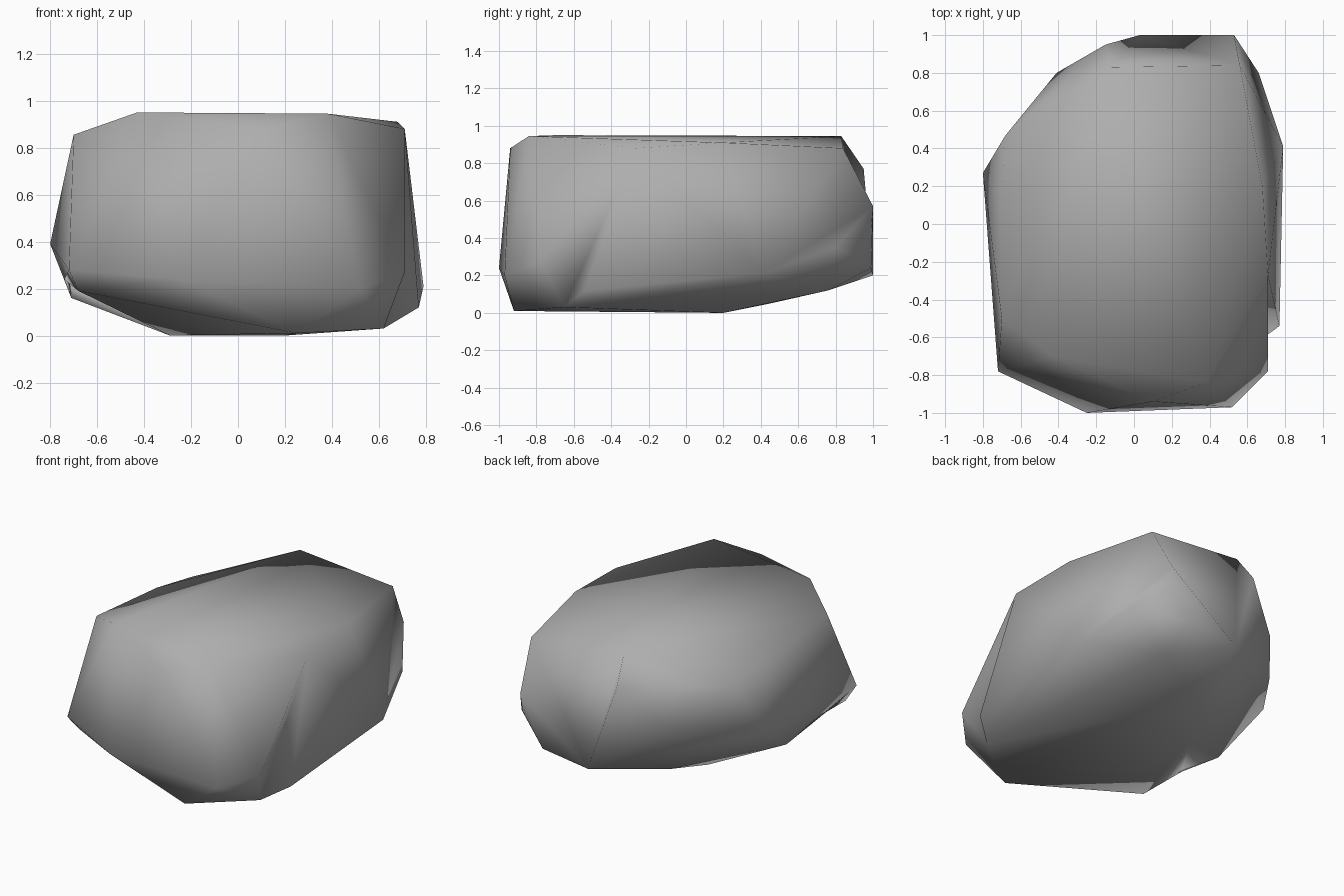
import bpy
import bmesh
from mathutils import Vector

# remove the default cube if the scene has one
default_cube = bpy.data.objects.get("Cube")
if default_cube:
    bpy.data.objects.remove(default_cube, do_unlink=True)


def make_material(name, colour):
    """One flat colour, shown in the viewport and in a render."""
    material = bpy.data.materials.new(name)
    material.use_nodes = True
    material.diffuse_color = colour
    shader = material.node_tree.nodes["Principled BSDF"]
    shader.inputs["Base Color"].default_value = colour
    shader.inputs["Roughness"].default_value = 0.9
    return material


def dent(bm, start, end):
    """Turn the ridge between two corners so the skin folds inwards there."""
    ends = [min(bm.verts, key=lambda v: (v.co - Vector(corner)).length)
            for corner in (start, end)]
    ridge = bm.edges.get(ends)
    if ridge:
        bmesh.ops.rotate_edges(bm, edges=[ridge], use_ccw=False)


def make_boulder(name, outlines, dents, material):
    """Wrap a taut skin around the corner points of the stacked outlines."""
    bm = bmesh.new()
    for outline in outlines:
        for corner in outline:
            bm.verts.new(corner)
    hull = bmesh.ops.convex_hull(bm, input=bm.verts[:])
    loose = {v for v in hull["geom_interior"] + hull["geom_unused"]
             if isinstance(v, bmesh.types.BMVert) and not v.link_faces}
    bmesh.ops.delete(bm, geom=list(loose), context="VERTS")
    for start, end in dents:
        dent(bm, start, end)
    bmesh.ops.recalc_face_normals(bm, faces=bm.faces[:])
    for face in bm.faces:
        face.smooth = True
    mesh = bpy.data.meshes.new(name)
    bm.to_mesh(mesh)
    bm.free()
    mesh.materials.append(material)
    boulder = bpy.data.objects.new(name, mesh)
    bpy.context.collection.objects.link(boulder)
    return boulder


# corners beside the folds in the skin
front_toe = (.52, -.97, .2)
front_corner = (.71, -.78, .27)
side_corner = (.77, -.54, .12)
right_heel = (-.68, -.72, .19)
right_keel = (-.71, -.05, .16)
right_knee = (-.74, -.43, .24)
right_bulge = (-.8, .27, .39)
back_hip = (.66, .8, .35)
back_bulge = (.53, 1, .57)
back_shoulder = (.56, .84, .88)
back_notch = (-.15, .95, .77)

# underside, a small facet resting on the ground
underside = [(.25, -.92, .01), (.62, -.65, .03), (.2, .2, 0), (-.29, .18, 0),
             (-.2, .45, .05)]

# lower outline, where the sides turn under
lower = [(-.72, -.78, .28), (-.25, -1, .24), front_toe, front_corner, side_corner,
         (.79, .41, .21), (.4, .76, .12), (.37, .99, .24), (.03, 1, .2),
         right_heel, right_keel, right_knee]

# bulging waist
waist = [right_bulge, (-.68, .47, .47), (-.41, .8, .52), back_bulge,
         (.52, .99, .45), back_hip]

# shoulder, where the sides turn into the top
shoulder = [(-.7, -.5, .855), (-.7, .14, .8), (-.68, .47, .75), (.1, -.94, .88),
            (.71, -.27, .88), (.68, .2, .91), back_shoulder, back_notch]

# flat crown
crown = [(-.43, -.7, .95), (.38, -.84, .945), (-.12, .83, .945)]

# ridges that fold inwards, in the order they turn
folds = [(front_toe, side_corner), (front_corner, side_corner),
         (back_notch, back_bulge), (back_notch, back_shoulder),
         (back_hip, back_shoulder),
         (right_knee, right_bulge), (right_heel, right_keel)]

stone = make_material("stone grey", (.42, .42, .42, 1))
make_boulder("boulder", [underside, lower, waist, shoulder, crown], folds, stone)
